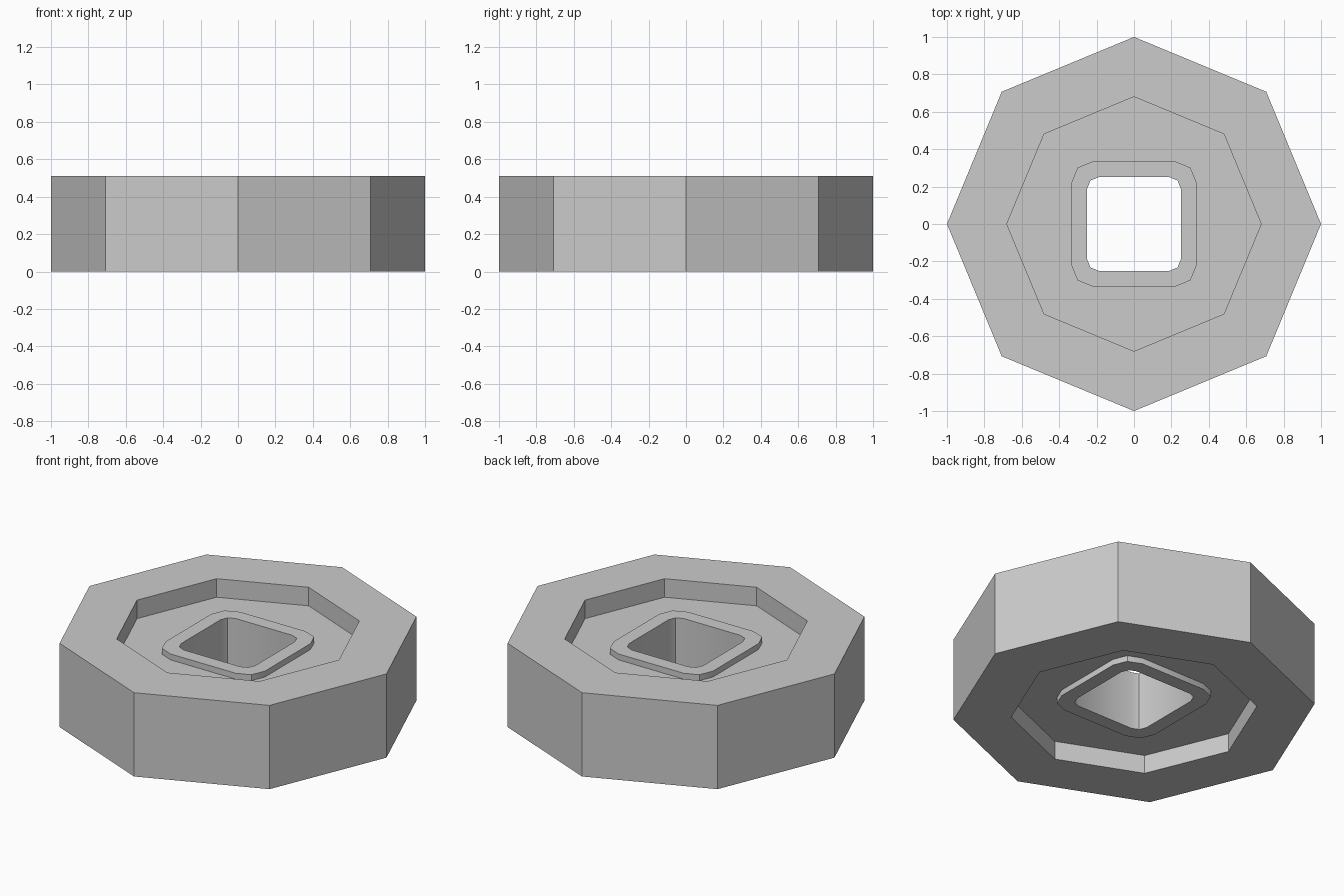
import bpy, bmesh
from math import cos, sin, pi, radians

if "Cube" in bpy.data.objects:
    bpy.data.objects.remove(bpy.data.objects["Cube"])

H = 0.51        # full height
FLOOR = 0.113   # depth of the recessed web on each side
RIM = 0.077     # depth of the raised collar's face on each side


def octagon(r):
    return [(r * cos(i * pi / 4), r * sin(i * pi / 4)) for i in range(8)]


def rounded_square(half, r, steps=2):
    pts = []
    for k in range(4):
        a0 = k * pi / 2
        cx = (half - r) * (1 if k in (0, 3) else -1)
        cy = (half - r) * (1 if k in (0, 1) else -1)
        for s in range(steps + 1):
            a = a0 + s * pi / 2 / steps
            pts.append((cx + r * cos(a), cy + r * sin(a)))
    return pts


bm = bmesh.new()


def ring(pts, z):
    vs = [bm.verts.new((x, y, z)) for x, y in pts]
    return vs, [bm.edges.new((vs[i], vs[(i + 1) % len(vs)])) for i in range(len(vs))]


def wall(a, b):
    n = len(a[0])
    for i in range(n):
        j = (i + 1) % n
        bm.faces.new((a[0][i], a[0][j], b[0][j], b[0][i]))


def flat_fill(a, b):
    bmesh.ops.triangle_fill(bm, edges=a[1] + b[1], use_beauty=True)


def side(z, d):
    """One face of the nut: outer rim, recessed web and raised collar."""
    outer = ring(octagon(1.0), z)
    lip = ring(octagon(0.68), z)
    web = ring(octagon(0.68), z + d * FLOOR)
    foot = ring(rounded_square(0.335, 0.115), z + d * FLOOR)
    collar = ring(rounded_square(0.335, 0.115), z + d * RIM)
    hole = ring(rounded_square(0.25, 0.06), z + d * RIM)
    wall(outer, lip)
    wall(lip, web)
    flat_fill(web, foot)
    wall(foot, collar)
    wall(collar, hole)
    return outer, hole


# Both sides, then the outer wall and the square through hole
top_outer, top_hole = side(H, -1)
low_outer, low_hole = side(0.0, 1)
wall(low_outer, top_outer)
wall(top_hole, low_hole)

bmesh.ops.recalc_face_normals(bm, faces=bm.faces)
mesh = bpy.data.meshes.new("octagonal_wheel")
bm.to_mesh(mesh)
bm.free()
wheel = bpy.data.objects.new("octagonal_wheel", mesh)
bpy.context.collection.objects.link(wheel)

# Soft corners on the hole and collar only: octagon corners stay sharp
bpy.context.view_layer.objects.active = wheel
wheel.select_set(True)
bpy.ops.object.shade_smooth_by_angle(angle=radians(44))
for e in mesh.edges:
    a, b = (mesh.vertices[i].co for i in e.vertices)
    if a.xy.length > 0.6 and b.xy.length > 0.6:
        e.use_edge_sharp = True
